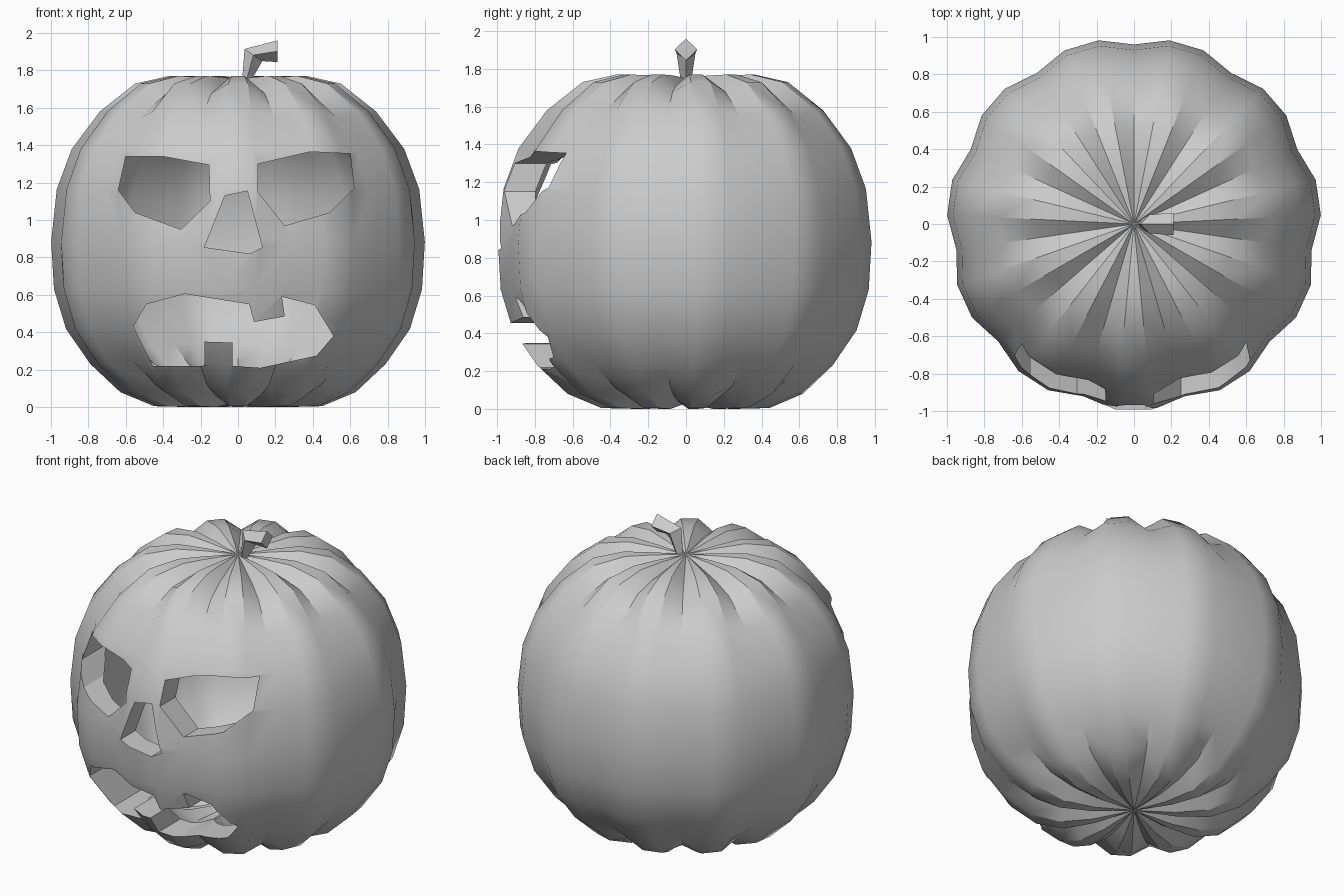
import bpy, bmesh, math

if "Cube" in bpy.data.objects:
    bpy.data.objects.remove(bpy.data.objects["Cube"], do_unlink=True)

grey = bpy.data.materials.new("plain_grey")
grey.use_nodes = True
GREY = (0.6, 0.6, 0.6, 1)
grey.diffuse_color = GREY
grey.node_tree.nodes["Principled BSDF"].inputs["Base Color"].default_value = GREY


def make_object(name, bm):
    mesh = bpy.data.meshes.new(name)
    bm.to_mesh(mesh)
    bm.free()
    mesh.materials.append(grey)
    obj = bpy.data.objects.new(name, mesh)
    bpy.context.collection.objects.link(obj)
    return obj


def loft(bm, rings):
    for a, b in zip(rings, rings[1:]):
        n = len(a)
        for i in range(n):
            j = (i + 1) % n
            bm.faces.new((a[i], b[i], b[j], a[j]))


# Ribbed shell: (radius, height) along a rib and along a groove, top to bottom
TOP, BOTTOM, MID = 1.75, 0.03, 0.885
RIDGE = [(.2, 1.765), (.37, 1.77), (.55, 1.73), (.74, 1.58), (.89, 1.38), (.97, 1.165),
         (1.0, .885), (.985, .63), (.92, .417), (.79, .23), (.63, .08), (.45, .005), (.25, 0)]
GROOVE = [(.2, 1.73), (.35, 1.715), (.5, 1.68), (.70, 1.545), (.85, 1.36), (.93, 1.155),
          (.96, .885), (.94, .63), (.88, .43), (.75, .25), (.58, .115), (.42, .06), (.25, .035)]
LOBES = 11
SEGMENTS = LOBES * 3


def add_shell(bm, scale):
    def point(r, z, k):
        a = math.pi / 2 + 2 * math.pi * k / SEGMENTS
        return bm.verts.new((scale * r * math.cos(a), scale * r * math.sin(a),
                             MID + scale * (z - MID)))
    rings = []
    for ridge, groove in zip(RIDGE, GROOVE):
        rings.append([point(*(groove if k % 3 == 0 else ridge), k) for k in range(SEGMENTS)])
    loft(bm, rings)
    top, bottom = point(0, TOP, 0), point(0, BOTTOM, 0)
    for i in range(SEGMENTS):
        j = (i + 1) % SEGMENTS
        bm.faces.new((top, rings[0][i], rings[0][j]))
        bm.faces.new((bottom, rings[-1][j], rings[-1][i]))


bm = bmesh.new()
add_shell(bm, 0.85)
bmesh.ops.reverse_faces(bm, faces=bm.faces[:])  # hollow inside
add_shell(bm, 1.0)
body = make_object("pumpkin_shell", bm)

# Carved face openings, as (x, z) outlines
OPENINGS = {
    "right_eye": [(-.60, 1.34), (-.40, 1.34), (-.155, 1.295), (-.15, 1.10),
                  (-.305, .95), (-.55, 1.04), (-.64, 1.16)],
    "left_eye": [(.107, 1.30), (.385, 1.365), (.60, 1.355), (.62, 1.17),
                 (.49, 1.04), (.25, .97), (.107, 1.15)],
    "nose": [(.05, 1.155), (-.07, 1.13), (-.18, .855), (.065, .82), (.13, .855)],
    "mouth": [(-.56, .43), (-.49, .55), (-.285, .605), (.06, .55), (.085, .455),
              (.25, .485), (.235, .59), (.41, .545), (.51, .38), (.42, .275), (.12, .21),
              (-.03, .22), (-.03, .345), (-.18, .35), (-.18, .22), (-.455, .22)],
}
for name, outline in OPENINGS.items():
    bm = bmesh.new()
    rings = [[bm.verts.new((x, y, z)) for x, z in outline] for y in (-1.2, -0.2)]
    loft(bm, rings)
    for ring in rings:
        bm.faces.new(ring)
    bmesh.ops.recalc_face_normals(bm, faces=bm.faces[:])
    cutter = make_object(name + "_cutter", bm)
    cut = body.modifiers.new(name, 'BOOLEAN')
    cut.operation, cut.solver, cut.object = 'DIFFERENCE', 'EXACT', cutter
    bpy.context.view_layer.objects.active = body
    bpy.ops.object.modifier_apply(modifier=name)
    bpy.data.objects.remove(cutter, do_unlink=True)

bpy.ops.object.select_all(action='DESELECT')
body.select_set(True)
bpy.context.view_layer.objects.active = body
bpy.ops.object.shade_smooth_by_angle(angle=math.radians(30))

# Bent stem: diamond sections as (upper point, lower point, half width)
SECTIONS = [((.02, 1.72), (.055, 1.72), .025),
            ((.035, 1.915), (.13, 1.85), .05),
            ((.21, 1.96), (.21, 1.845), .06)]
bm = bmesh.new()
rings = []
for (x1, z1), (x2, z2), w in SECTIONS:
    xm, zm = (x1 + x2) / 2, (z1 + z2) / 2
    rings.append([bm.verts.new(p) for p in
                  ((x1, 0, z1), (xm, w, zm), (x2, 0, z2), (xm, -w, zm))])
loft(bm, rings)
bm.faces.new(rings[0])
bm.faces.new(rings[-1])
bmesh.ops.recalc_face_normals(bm, faces=bm.faces[:])
make_object("stem", bm)
